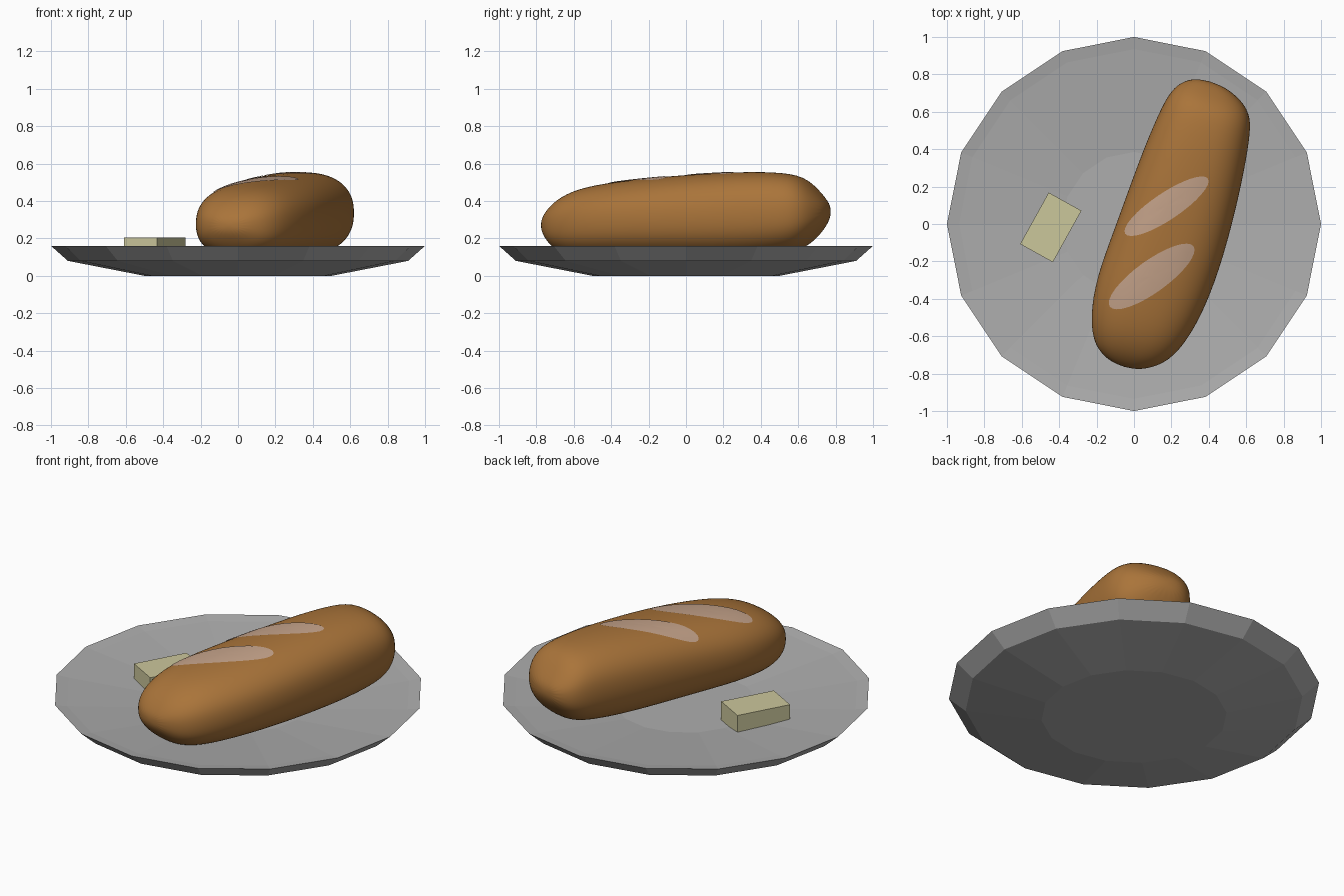
import bpy, bmesh, math
from mathutils import Vector
from mathutils.bvhtree import BVHTree

if "Cube" in bpy.data.objects:
    bpy.data.objects.remove(bpy.data.objects["Cube"])


def material(name, r, g, b):
    m = bpy.data.materials.new(name)
    m.diffuse_color = (r, g, b, 1)
    m.use_nodes = True
    m.node_tree.nodes["Principled BSDF"].inputs["Base Color"].default_value = m.diffuse_color
    return m


def add_object(name, bm, mat, smooth=False):
    bmesh.ops.recalc_face_normals(bm, faces=bm.faces)
    for f in bm.faces:
        f.smooth = smooth
    me = bpy.data.meshes.new(name)
    bm.to_mesh(me)
    bm.free()
    me.materials.append(mat)
    ob = bpy.data.objects.new(name, me)
    bpy.context.collection.objects.link(ob)
    return ob


def loft(rings):
    """Bridge closed rings of points in order and cap both ends."""
    bm = bmesh.new()
    loops = [[bm.verts.new(p) for p in ring] for ring in rings]
    for a, b in zip(loops, loops[1:]):
        n = len(a)
        for i in range(n):
            j = (i + 1) % n
            bm.faces.new((a[i], a[j], b[j], b[i]))
    bm.faces.new(loops[0])
    bm.faces.new(loops[-1])
    return bm


grey = material("plate grey", 0.42, 0.42, 0.42)
crust = material("brown crust", 0.40, 0.175, 0.042)
crumb = material("pale crumb", 0.55, 0.36, 0.25)
yellow = material("butter yellow", 0.60, 0.57, 0.33)

# Plate: sixteen-sided turned profile, underside first, then the inside
profile = [(0.5, 0), (0.91, 0.08), (1.0, 0.16), (0.935, 0.15), (0.385, 0.095)]
turn = [2 * math.pi * i / 16 for i in range(16)]
add_object("plate", loft([[(r * math.cos(t), r * math.sin(t), z) for t in turn]
                          for r, z in profile]), grey)

# Bread: rounded cross-sections along a slanted axis
# (distance along, left, right, bottom, top)
sections = [
    (-0.81, -0.11, 0.01, 0.24, 0.30), (-0.77, -0.20, 0.10, 0.18, 0.36),
    (-0.71, -0.255, 0.17, 0.12, 0.415), (-0.60, -0.30, 0.23, 0.09, 0.47),
    (-0.40, -0.33, 0.28, 0.085, 0.505), (-0.10, -0.305, 0.302, 0.085, 0.535),
    (0.30, -0.28, 0.287, 0.09, 0.56), (0.56, -0.248, 0.258, 0.115, 0.555),
    (0.66, -0.225, 0.232, 0.15, 0.525), (0.73, -0.19, 0.17, 0.22, 0.45),
    (0.785, -0.11, 0.04, 0.31, 0.38)]
along = Vector((0.276, 0.961, 0))
across = Vector((0.961, -0.276, 0))


def power(v, e=0.84):
    return math.copysign(abs(v) ** e, v)


rings = []
for s, left, right, low, high in sections:
    ring = []
    for i in range(24):
        t = 2 * math.pi * i / 24
        x = (left + right) / 2 + (right - left) / 2 * power(math.cos(t))
        z = (low + high) / 2 + (high - low) / 2 * power(math.sin(t))
        ring.append(Vector((0.22, 0, z)) + along * s + across * x)
    rings.append(ring)
bread = add_object("bread_loaf", loft(rings), crust, True)
sub = bread.modifiers.new("round", "SUBSURF")
sub.levels = sub.render_levels = 2

# Slashes: thin oval plates laid on the crust
bpy.context.view_layer.update()
tree = BVHTree.FromObject(bread, bpy.context.evaluated_depsgraph_get())


def slash(name, cx, cy, half_len, half_wid, degrees):
    a = math.radians(degrees)
    bm = bmesh.new()

    def drop(k, t):
        u, v = k * half_len * math.cos(t), k * half_wid * math.sin(t)
        p = Vector((cx + u * math.cos(a) - v * math.sin(a),
                    cy + u * math.sin(a) + v * math.cos(a), 2))
        hit = tree.ray_cast(p, Vector((0, 0, -1)))
        return bm.verts.new(hit[0] + hit[1] * 0.004)

    n = 32
    centre = drop(0, 0)
    loops = [[drop(k / 6, 2 * math.pi * i / n) for i in range(n)] for k in range(1, 7)]
    for i in range(n):
        j = (i + 1) % n
        bm.faces.new((centre, loops[0][i], loops[0][j]))
        for p, q in zip(loops, loops[1:]):
            bm.faces.new((p[i], q[i], q[j], p[j]))
    add_object(name, bm, crumb, True)


slash("slash_back", 0.175, 0.095, 0.265, 0.072, 34)
slash("slash_front", 0.095, -0.28, 0.275, 0.085, 36)

# Butter pat
bm = bmesh.new()
bmesh.ops.create_cube(bm, size=1)
butter = add_object("butter_pat", bm, yellow)
butter.scale = (0.315, 0.20, 0.11)
butter.rotation_euler.z = math.radians(61)
butter.location = (-0.445, -0.018, 0.15)
